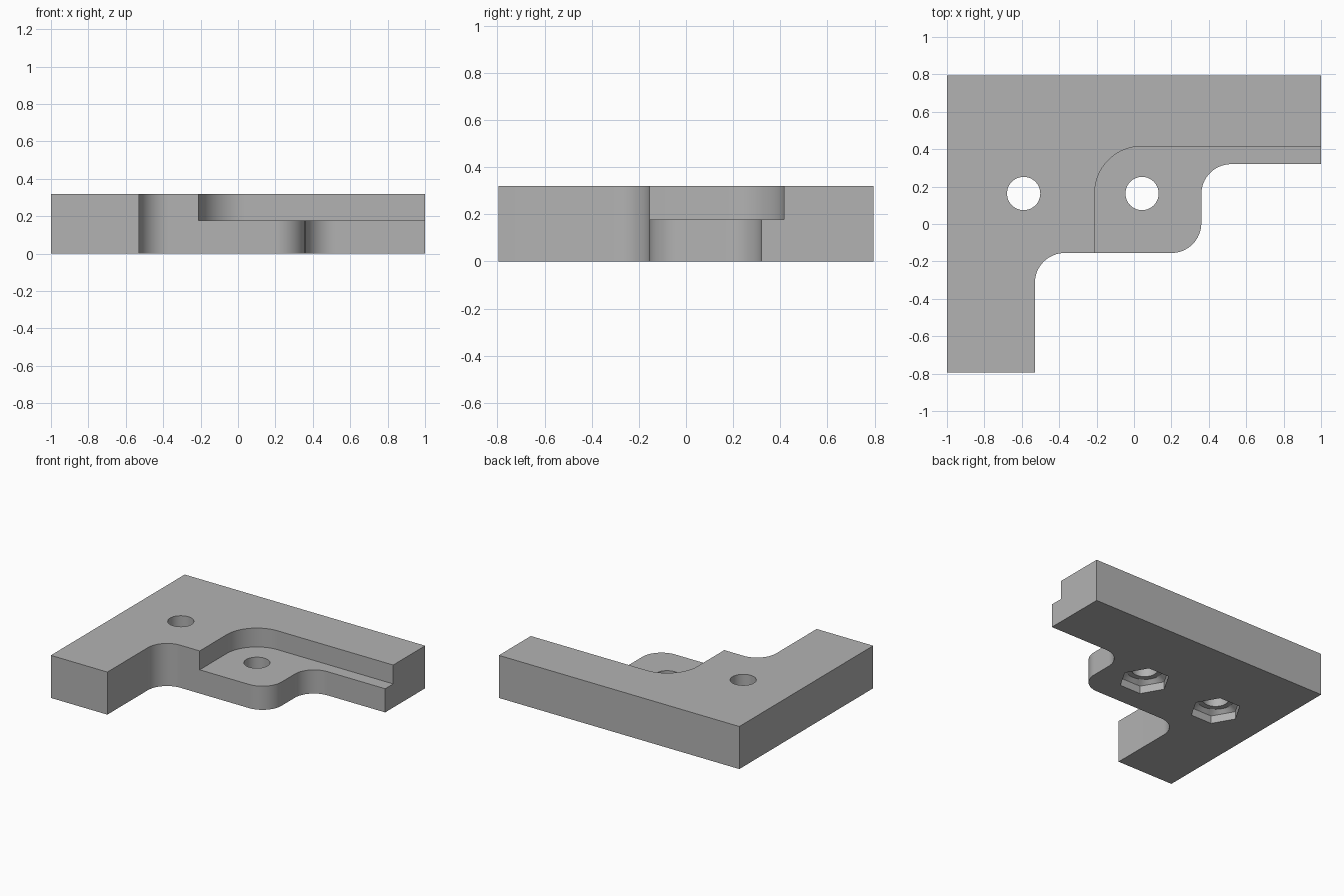
import bpy, bmesh, math
from mathutils import Vector

if "Cube" in bpy.data.objects:
    bpy.data.objects.remove(bpy.data.objects["Cube"])

HEIGHT, LEDGE = 0.32, 0.178
HOLES = [(-0.59, 0.163), (0.043, 0.163)]


def arc(cx, cy, r, a0, a1, n=16):
    """Points along an arc, angles in degrees."""
    angles = [math.radians(a0 + (a1 - a0) * i / n) for i in range(n + 1)]
    return [(cx + r * math.cos(a), cy + r * math.sin(a)) for a in angles]


def loft(name, rings):
    """Closed solid through rings of equal point count, bottom to top."""
    bm = bmesh.new()
    loops = [[bm.verts.new(p) for p in ring] for ring in rings]
    n = len(loops[0])
    bm.faces.new(loops[0][::-1])
    bm.faces.new(loops[-1])
    for lo, hi in zip(loops, loops[1:]):
        for i in range(n):
            j = (i + 1) % n
            bm.faces.new((lo[i], lo[j], hi[j], hi[i]))
    bmesh.ops.recalc_face_normals(bm, faces=bm.faces)
    mesh = bpy.data.meshes.new(name)
    bm.to_mesh(mesh)
    bm.free()
    obj = bpy.data.objects.new(name, mesh)
    bpy.context.collection.objects.link(obj)
    return obj


def prism(name, outline, z0, z1):
    return loft(name, [[(x, y, z) for x, y in outline] for z in (z0, z1)])


def circle(cx, cy, r, z, n=48):
    return [(cx + r * math.cos(math.tau * i / n), cy + r * math.sin(math.tau * i / n), z)
            for i in range(n)]


def hexagon(cx, cy, r, z, n=48):
    """Hexagon sampled at n points so that it can loft to a circle."""
    corners = [Vector((cx + r * math.cos(math.tau * k / 6), cy + r * math.sin(math.tau * k / 6), z))
               for k in range(7)]
    per = n // 6
    return [corners[i // per].lerp(corners[i // per + 1], (i % per) / per) for i in range(n)]


# Corner bracket plate with rounded inner steps
outline = [(-1, 0.795), (-1, -0.795), (-0.53, -0.795)]
outline += arc(-0.37, -0.315, 0.16, 180, 90)
outline += arc(0.2, 0.005, 0.16, -90, 0)
outline += arc(0.52, 0.16, 0.16, 180, 90)
outline += [(1, 0.32), (1, 0.795)]
plate = prism("corner_bracket", outline, 0, HEIGHT)

# Lowered ledge with one rounded corner
pocket = [(-0.21, -0.5), (1.2, -0.5), (1.2, 0.415)]
pocket += arc(0.04, 0.165, 0.25, 90, 180, 24)
cutters = [prism("ledge_cutter", pocket, LEDGE, HEIGHT + 0.1)]

# Bolt holes with hexagonal nut recesses that taper to a round seat
for x, y in HOLES:
    cutters.append(loft("bolt_hole_cutter", [
        hexagon(x, y, 0.175, -0.05), hexagon(x, y, 0.175, 0.058),
        circle(x, y, 0.127, 0.085), circle(x, y, 0.089, 0.086),
        circle(x, y, 0.089, HEIGHT + 0.1)]))

for cutter in cutters:
    cutter.hide_render = True
    cutter.hide_set(True)
    mod = plate.modifiers.new(cutter.name, 'BOOLEAN')
    mod.operation = 'DIFFERENCE'
    mod.solver = 'EXACT'
    mod.object = cutter

# Apply the cuts, then colour and shade
bpy.context.view_layer.objects.active = plate
plate.select_set(True)
for mod in list(plate.modifiers):
    bpy.ops.object.modifier_apply(modifier=mod.name)
for cutter in cutters:
    bpy.data.objects.remove(cutter)

grey = bpy.data.materials.new("plain_grey")
grey.diffuse_color = (0.45, 0.45, 0.45, 1)
grey.use_nodes = True
grey.node_tree.nodes["Principled BSDF"].inputs["Base Color"].default_value = grey.diffuse_color
plate.data.materials.clear()
plate.data.materials.append(grey)
bpy.ops.object.shade_smooth_by_angle(angle=math.radians(25))
